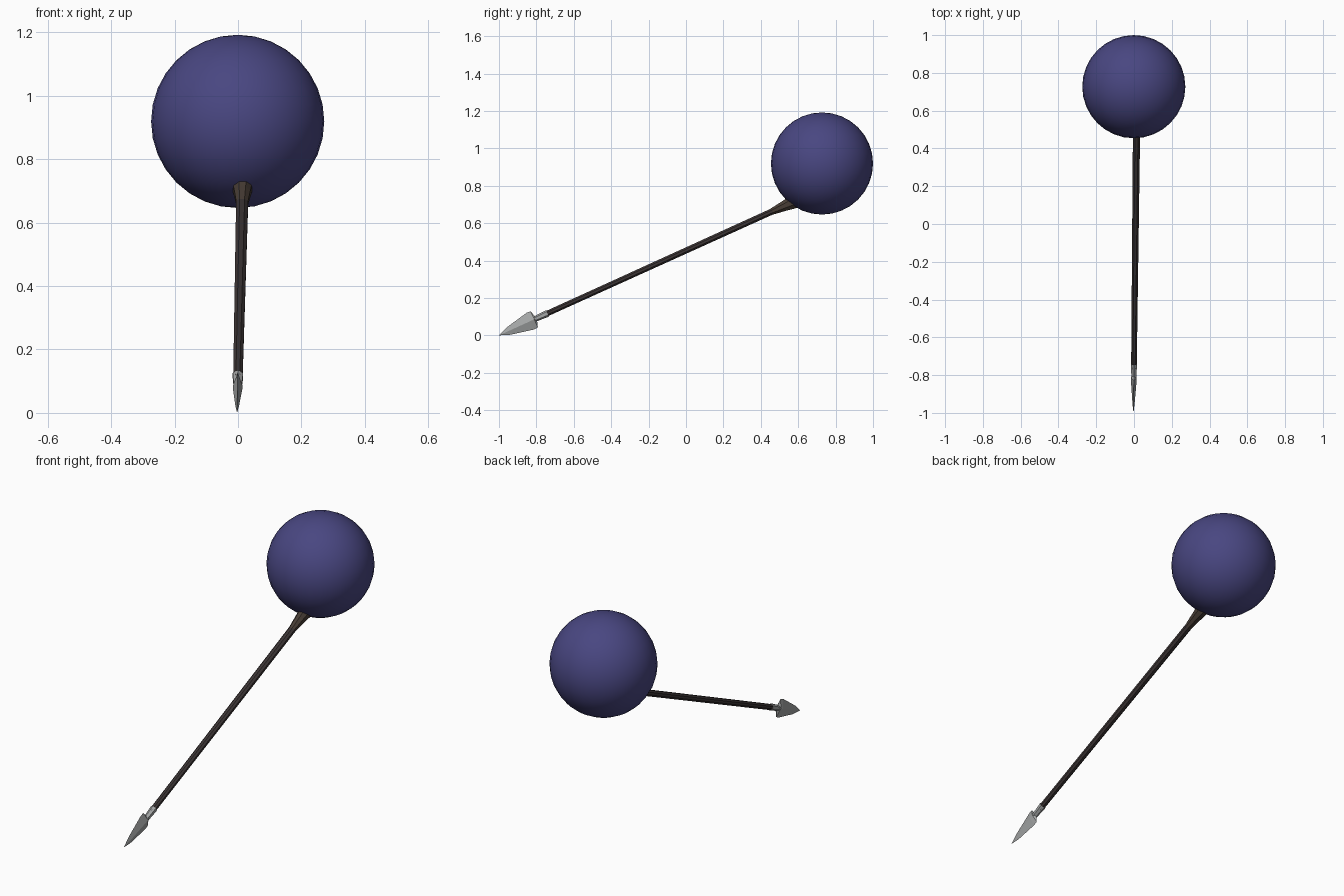
import bpy, bmesh, math
from mathutils import Vector

if "Cube" in bpy.data.objects:
    bpy.data.objects.remove(bpy.data.objects["Cube"])


def material(name, rgb):
    m = bpy.data.materials.new(name)
    m.diffuse_color = (*rgb, 1)
    m.use_nodes = True
    m.node_tree.nodes["Principled BSDF"].inputs["Base Color"].default_value = m.diffuse_color
    return m


BLUE = material("deep_blue", (0.066, 0.062, 0.22))
WOOD = material("dark_wood", (0.046, 0.036, 0.036))
BROWN = material("brown", (0.065, 0.047, 0.036))
STEEL = material("steel", (0.38, 0.39, 0.39))

# Staff axis: starts at the spear tip and rises towards the back
TIP = Vector((-0.003, -1.0, 0.0))
U = Vector((0.010, 0.9107, 0.4131)).normalized()   # along the staff
V = Vector((0.0, -0.4131, 0.9107))                 # blade width direction
X = Vector((1, 0, 0))                              # blade thickness direction


def loft(name, rings, sides, mat, turn=0.0):
    """Rings are (distance, half size in x, half size in v), zero size = point."""
    bm = bmesh.new()
    loops = []
    for s, rx, rv in rings:
        c = TIP + U * s
        if rx == 0:
            loops.append([bm.verts.new(c)] * sides)
            continue
        loops.append([bm.verts.new(c + X * rx * math.cos(a) + V * rv * math.sin(a))
                      for a in (turn + 2 * math.pi * i / sides for i in range(sides))])
    for a, b in zip(loops, loops[1:]):
        for i in range(sides):
            j = (i + 1) % sides
            bm.faces.new(list(dict.fromkeys((a[i], a[j], b[j], b[i]))))
    for end in (loops[0], loops[-1]):
        if len(set(end)) > 2:
            bm.faces.new(end)
    bmesh.ops.recalc_face_normals(bm, faces=bm.faces)
    me = bpy.data.meshes.new(name)
    bm.to_mesh(me)
    bm.free()
    me.materials.append(mat)
    ob = bpy.data.objects.new(name, me)
    bpy.context.collection.objects.link(ob)
    return ob


# Leaf-shaped blade, thin in x, with a central ridge
loft("blade", [(0, 0, 0), (0.057, 0.006, 0.022), (0.185, 0.015, 0.049),
               (0.207, 0.015, 0.047), (0.217, 0.012, 0.016)], 4, STEEL)
# Metal socket joining blade and shaft
loft("socket", [(0.195, 0.014, 0.014), (0.285, 0.019, 0.019)], 6, STEEL, math.pi / 6)
# Slightly tapered wooden shaft
loft("shaft", [(0.26, 0.016, 0.016), (1.72, 0.021, 0.018)], 8, WOOD, math.pi / 8)
# Flared holder under the ball
loft("holder", [(1.59, 0.019, 0.017), (1.67, 0.027, 0.029), (1.75, 0.036, 0.044)],
     8, BROWN, math.pi / 8)

# Large smooth ball
bpy.ops.mesh.primitive_uv_sphere_add(segments=32, ring_count=16, radius=0.273,
                                     location=(-0.001, 0.727, 0.919))
ball = bpy.context.object
ball.name = "ball"
ball.data.materials.append(BLUE)
bpy.ops.object.shade_smooth()
